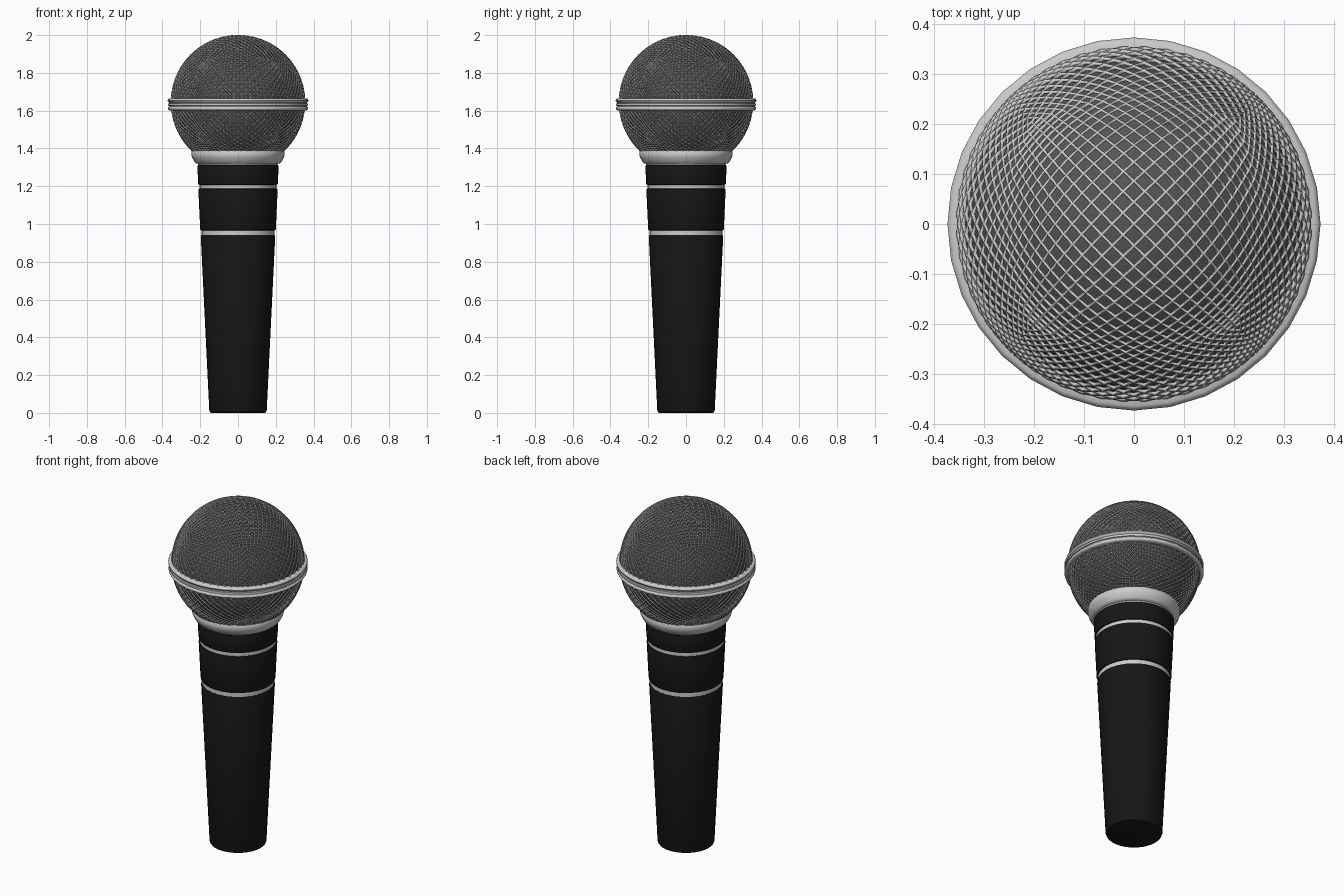
import bpy, bmesh
from math import sin, cos, pi

if "Cube" in bpy.data.objects:
    bpy.data.objects.remove(bpy.data.objects["Cube"])

SEG = 32
CZ, R = 1.645, 0.352


def material(name, v):
    m = bpy.data.materials.new(name)
    m.diffuse_color = (v, v, v, 1)
    m.use_nodes = True
    m.node_tree.nodes["Principled BSDF"].inputs["Base Color"].default_value = m.diffuse_color
    return m


black = material("black", 0.008)
foam_mat = material("foam_grey", 0.09)


def finish(name, bm, mat=None, smooth=True, angle=0.7):
    me = bpy.data.meshes.new(name)
    bm.normal_update()
    bm.to_mesh(me)
    bm.free()
    ob = bpy.data.objects.new(name, me)
    bpy.context.collection.objects.link(ob)
    if mat:
        me.materials.append(mat)
    if smooth:
        bpy.ops.object.select_all(action='DESELECT')
        ob.select_set(True)
        bpy.context.view_layer.objects.active = ob
        bpy.ops.object.shade_smooth_by_angle(angle=angle)
    return ob


def lathe(name, profile, mat=None, closed=False):
    """Spin (radius, z) points around z; open profiles get end caps."""
    bm = bmesh.new()
    rings = [[bm.verts.new((r * cos(2 * pi * i / SEG), r * sin(2 * pi * i / SEG), z))
              for i in range(SEG)] for r, z in profile]
    pairs = list(zip(rings, rings[1:]))
    if closed:
        pairs.append((rings[-1], rings[0]))
    else:
        bm.faces.new(rings[0])
        bm.faces.new(rings[-1])
    for a, b in pairs:
        for i in range(SEG):
            j = (i + 1) % SEG
            bm.faces.new((a[i], a[j], b[j], b[i]))
    bmesh.ops.recalc_face_normals(bm, faces=bm.faces)
    return finish(name, bm, mat)


# Grille: diagonal wires on a cube projected to a sphere
bm = bmesh.new()
bmesh.ops.create_cube(bm, size=2)
bmesh.ops.subdivide_edges(bm, edges=bm.edges[:], cuts=15, use_grid_fill=True)
straight = bm.edges[:]
bmesh.ops.poke(bm, faces=bm.faces[:])
bmesh.ops.dissolve_edges(bm, edges=[e for e in straight if e.is_valid], use_verts=False)
for v in bm.verts:
    v.co = v.co.normalized() * R
    v.co.z += CZ
bmesh.ops.delete(bm, geom=[v for v in bm.verts if v.co.z < 1.36], context='VERTS')
grille = finish("grille_mesh", bm)
wire = grille.modifiers.new("wires", 'WIREFRAME')
wire.thickness = 0.009
wire.offset = 0
wire.use_even_offset = False

# Foam lining behind the wires
bm = bmesh.new()
bmesh.ops.create_uvsphere(bm, u_segments=48, v_segments=32, radius=0.338)
bmesh.ops.translate(bm, verts=bm.verts, vec=(0, 0, CZ))
finish("foam_lining", bm, foam_mat)

# Equator band: two rounded lips around a raised centre strip
lathe("grille_band", [
    (0.345, 1.602), (0.364, 1.602), (0.370, 1.606), (0.372, 1.612), (0.370, 1.618),
    (0.364, 1.622), (0.364, 1.625), (0.370, 1.627), (0.370, 1.638), (0.364, 1.640),
    (0.364, 1.643), (0.370, 1.647), (0.373, 1.654), (0.370, 1.661), (0.364, 1.665),
    (0.345, 1.665)], closed=True)

# Collar joining grille and handle
lathe("collar", [
    (0.205, 1.305), (0.212, 1.319), (0.222, 1.321), (0.230, 1.328), (0.243, 1.352),
    (0.246, 1.362), (0.246, 1.384), (0.242, 1.389), (0.230, 1.389)])


# Handle: tapered black sleeves separated by recessed silver rings
def sleeve(name, z0, r0, z1, r1, b=0.006):
    lathe(name, [(r0 - b, z0), (r0 - b * 0.3, z0 + b * 0.3), (r0, z0 + b),
                 (r1, z1 - b), (r1 - b * 0.3, z1 - b * 0.3), (r1 - b, z1)], black)


sleeve("handle_grip", 0.0, 0.152, 0.946, 0.197, 0.012)
sleeve("handle_middle", 0.966, 0.200, 1.188, 0.210)
sleeve("handle_top", 1.207, 0.211, 1.312, 0.215)
for name, z0, z1, r in (("lower_ring", 0.940, 0.972, 0.193),
                        ("upper_ring", 1.182, 1.213, 0.205)):
    lathe(name, [(r, z0), (r, z1)])
